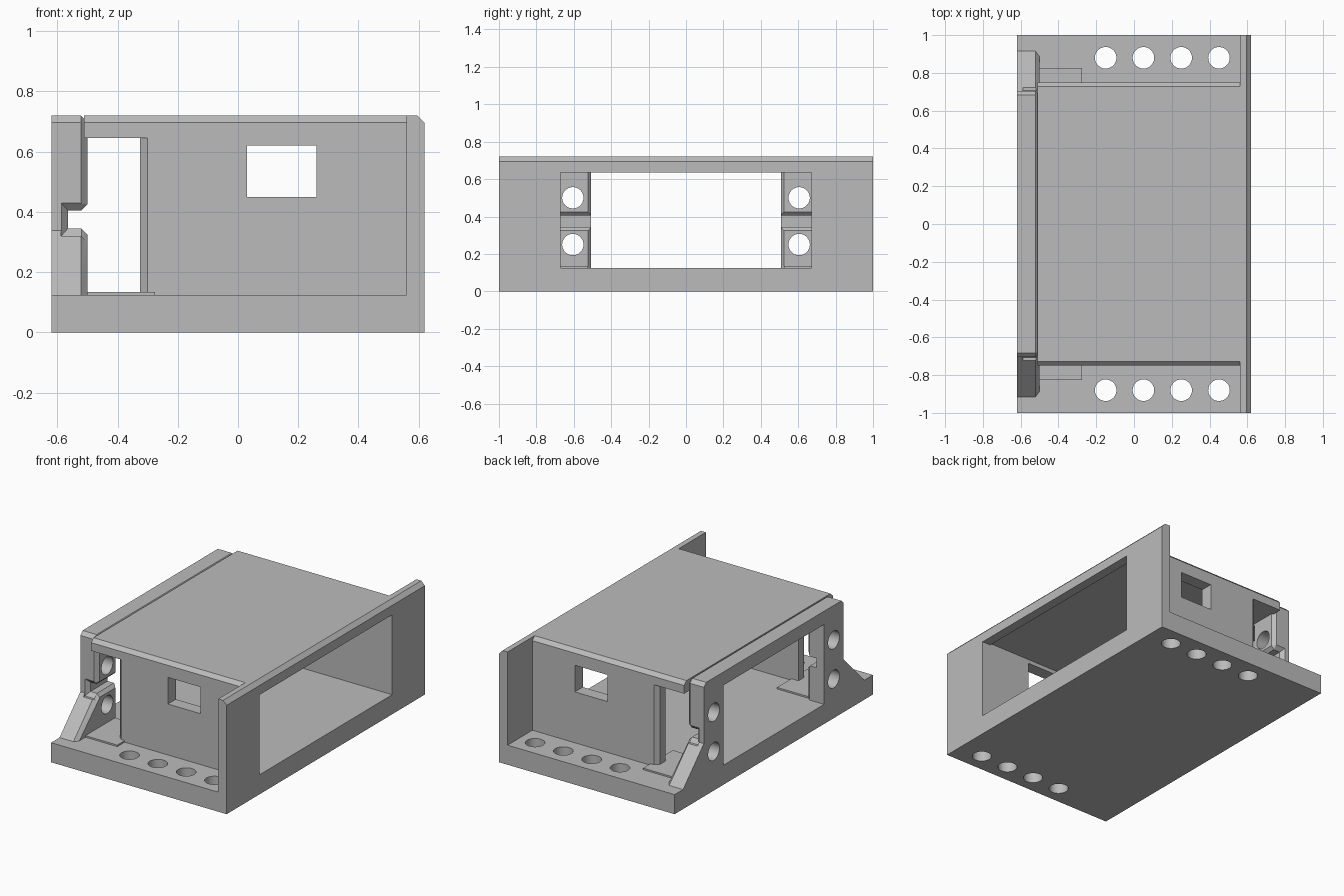
import bpy, bmesh
from mathutils import Matrix

cube = bpy.data.objects.get("Cube")
if cube:
    bpy.data.objects.remove(cube, do_unlink=True)

grey = bpy.data.materials.new("light_grey")
grey.use_nodes = True
GREY = (0.5, 0.5, 0.5, 1)
grey.diffuse_color = GREY
grey.node_tree.nodes["Principled BSDF"].inputs["Base Color"].default_value = GREY


def loft(name, axis, sections):
    """Solid through matching outlines, each placed at a position on the axis."""
    bm = bmesh.new()
    rings = []
    for pos, outline in sections:
        ring = []
        for p in outline:
            co = list(p)
            co.insert(axis, pos)
            ring.append(bm.verts.new(co))
        rings.append(ring)
    n = len(rings[0])
    for a, b in zip(rings, rings[1:]):
        for i in range(n):
            j = (i + 1) % n
            bm.faces.new((a[i], a[j], b[j], b[i]))
    bm.faces.new(rings[0])
    bm.faces.new(rings[-1])
    return finish(name, bm)


def finish(name, bm):
    bmesh.ops.recalc_face_normals(bm, faces=bm.faces)
    mesh = bpy.data.meshes.new(name)
    bm.to_mesh(mesh)
    bm.free()
    mesh.materials.append(grey)
    obj = bpy.data.objects.new(name, mesh)
    bpy.context.collection.objects.link(obj)
    return obj


def rect(a0, a1, b0, b1):
    return [(a0, b0), (a1, b0), (a1, b1), (a0, b1)]


def box(name, x0, x1, y0, y1, z0, z1):
    return loft(name, 2, [(z0, rect(x0, x1, y0, y1)), (z1, rect(x0, x1, y0, y1))])


def rod(name, centre, axis, radius=0.057, length=0.4):
    bm = bmesh.new()
    turn = Matrix.Rotation(1.5707963, 4, 'Y') if axis == 'X' else Matrix()
    bmesh.ops.create_cone(bm, cap_ends=True, segments=48, radius1=radius, radius2=radius,
                          depth=length, matrix=Matrix.Translation(centre) @ turn)
    return finish(name, bm)


def cut(target, cutters):
    """Subtract each cutter, then discard it."""
    for c in cutters:
        mod = target.modifiers.new("cut", 'BOOLEAN')
        mod.operation, mod.solver, mod.object = 'DIFFERENCE', 'EXACT', c
        bpy.context.view_layer.objects.active = target
        bpy.ops.object.modifier_apply(modifier=mod.name)
        bpy.data.objects.remove(c, do_unlink=True)


def mirrored(half):
    return half + [(-y, z) for y, z in reversed(half)]


FLOOR, TOP = 0.125, 0.72
SIDES = (-1, 1)

# Base slab with a row of mounting holes along both ends
base = box("base", -0.62, 0.56, -1, 1, 0, FLOOR)
cut(base, [rod("hole", (-0.15 + 0.2 * i, s * 0.88, 0.06), 'Z')
           for s in SIDES for i in range(4)])

# Tall end panel with a chamfered top edge and a wide opening
panel_outline = [(0.56, 0), (0.62, 0), (0.62, 0.695), (0.595, TOP), (0.56, TOP)]
panel = loft("end_panel", 1, [(-1, panel_outline), (1, panel_outline)])
cut(panel, [box("opening", 0.4, 0.8, -0.67, 0.67, FLOOR, 0.635)])

# Roof with chamfered long edges
roof_outline = mirrored([(0.75, 0.645), (0.75, 0.697), (0.727, TOP)])
loft("roof", 0, [(-0.512, roof_outline), (0.56, roof_outline)])

# Side walls with a small window and a slanted free edge
for s, side in zip(SIDES, ("front", "back")):
    wall = loft(side + "_wall", 1, [(s * 0.67, rect(-0.325, 0.56, FLOOR, 0.65)),
                                    (s * 0.725, rect(-0.325, 0.56, FLOOR, 0.65)),
                                    (s * 0.75, rect(-0.30, 0.56, FLOOR, 0.65))])
    cut(wall, [box("window", 0.03, 0.26, s * 0.71 - 0.2, s * 0.71 + 0.2, 0.45, 0.62)])
    # Thin raised pad beside the doorway
    y0, y1 = sorted((s * 0.525, s * 0.825))
    box(side + "_pad", -0.51, -0.275, y0, y1, FLOOR, 0.135)

# Gusseted end frame with a chamfered inner rim
outer = mirrored([(0.915, FLOOR), (0.705, 0.338), (0.705, 0.697), (0.682, TOP)])
inner = mirrored([(0.887, FLOOR), (0.682, 0.32), (0.682, 0.685), (0.67, 0.697)])
frame = loft("end_frame", 0, [(-0.62, outer), (-0.522, outer), (-0.50, inner)])
cutters = [loft("opening", 0, [(-0.7, rect(-0.508, 0.508, 0.05, 0.635)),
                               (-0.517, rect(-0.508, 0.508, 0.05, 0.635)),
                               (-0.49, rect(-0.532, 0.532, 0.05, 0.635))])]
# Cable notch across both columns, flared at its outer mouths
slot = [(-0.565, 0.345), (-0.52, 0.345), (-0.48, 0.305),
        (-0.48, 0.445), (-0.52, 0.405), (-0.565, 0.405)]
wide = [(-0.587, 0.32), (-0.52, 0.32), (-0.48, 0.28),
        (-0.48, 0.47), (-0.52, 0.43), (-0.587, 0.43)]
for s in SIDES:
    cutters.append(loft("notch", 1, [(s * 0.4, slot), (s * 0.682, slot),
                                     (s * 0.706, wide), (s * 0.8, wide)]))
    cutters += [rod("hole", (-0.56, s * 0.605, z), 'X') for z in (0.25, 0.5)]
cut(frame, cutters)

# Smooth the round holes while keeping edges crisp
for obj in (base, frame):
    bpy.ops.object.select_all(action='DESELECT')
    obj.select_set(True)
    bpy.context.view_layer.objects.active = obj
    bpy.ops.object.shade_smooth_by_angle(angle=0.35)
